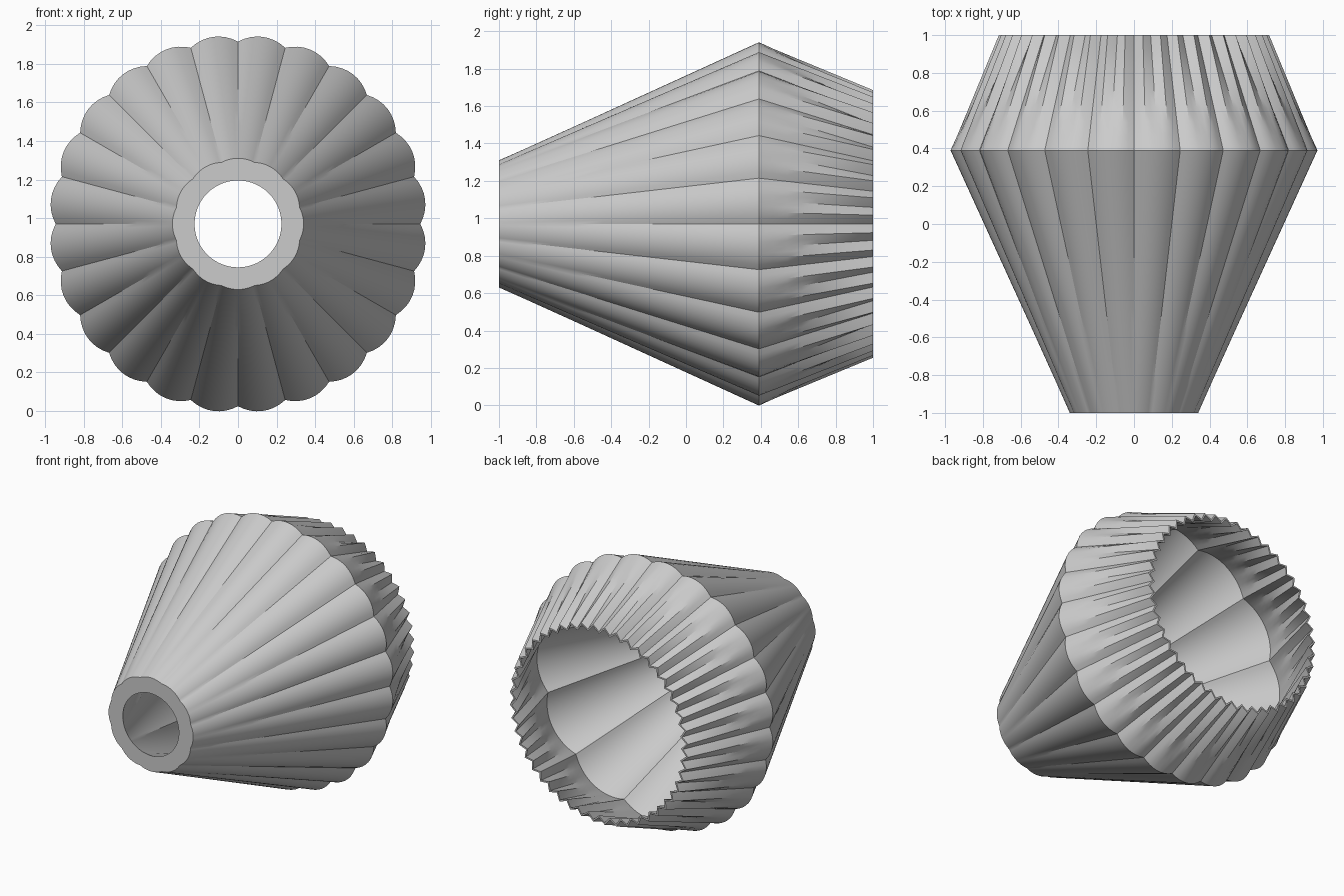
import bpy, bmesh, math

cube = bpy.data.objects.get("Cube")
if cube:
    bpy.data.objects.remove(cube, do_unlink=True)

SEGMENTS = 192
CENTRE_Z = 0.97
BELLY_Y = 0.39

grey = bpy.data.materials.new("plain grey")
grey.use_nodes = True
colour = (0.6, 0.6, 0.6, 1)
grey.diffuse_color = colour
grey.node_tree.nodes["Principled BSDF"].inputs["Base Color"].default_value = colour


def scallop(low, high, lobes, shift=0.0):
    """Round lobes that meet in sharp valleys."""
    def radius(a):
        t = ((a - shift) * lobes / math.tau) % 1.0
        return low + (high - low) * 4 * t * (1 - t)
    return radius


def zigzag(low, high, teeth):
    """Straight pleats with a valley at angle zero."""
    def radius(a):
        t = (a * teeth / math.tau) % 1.0
        return low + (high - low) * (1 - abs(2 * t - 1))
    return radius


# Cross-sections, listed outside from front to back, then inside back again
half_lobe = math.radians(15)
front_outer = scallop(0.33, 0.34, 12, half_lobe)
belly_outer = scallop(0.945, 0.978, 24)
back_outer = zigzag(0.675, 0.717, 48)
back_inner = zigzag(0.66, 0.702, 48)
belly_inner = scallop(0.865, 0.925, 12, half_lobe)
front_inner = scallop(0.225, 0.225, 12)
sections = [(-1, front_outer, 10), (BELLY_Y, belly_outer, 8), (1, back_outer, 1),
            (1, back_inner, 8), (BELLY_Y, belly_inner, 10), (-1, front_inner, 1)]

# Closed shell lofted through the sections
bm = bmesh.new()
angles = [math.tau * i / SEGMENTS for i in range(SEGMENTS)]
rings = []
for k, (y0, r0, steps) in enumerate(sections):
    y1, r1, _ = sections[(k + 1) % len(sections)]
    for s in range(steps):
        t = s / steps
        ring = []
        for a in angles:
            r = r0(a) * (1 - t) + r1(a) * t
            ring.append(bm.verts.new((r * math.cos(a), y0 + (y1 - y0) * t,
                                      CENTRE_Z + r * math.sin(a))))
        rings.append(ring)
for k, ring in enumerate(rings):
    after = rings[(k + 1) % len(rings)]
    for i in range(SEGMENTS):
        j = (i + 1) % SEGMENTS
        bm.faces.new((ring[i], ring[j], after[j], after[i]))
bmesh.ops.recalc_face_normals(bm, faces=bm.faces)

mesh = bpy.data.meshes.new("pleated_shade")
bm.to_mesh(mesh)
bm.free()
mesh.materials.append(grey)
shade = bpy.data.objects.new("pleated_shade", mesh)
bpy.context.collection.objects.link(shade)

# Smooth lobes, crisp valleys and rims
bpy.ops.object.select_all(action='DESELECT')
shade.select_set(True)
bpy.context.view_layer.objects.active = shade
bpy.ops.object.shade_smooth_by_angle(angle=math.radians(25))
